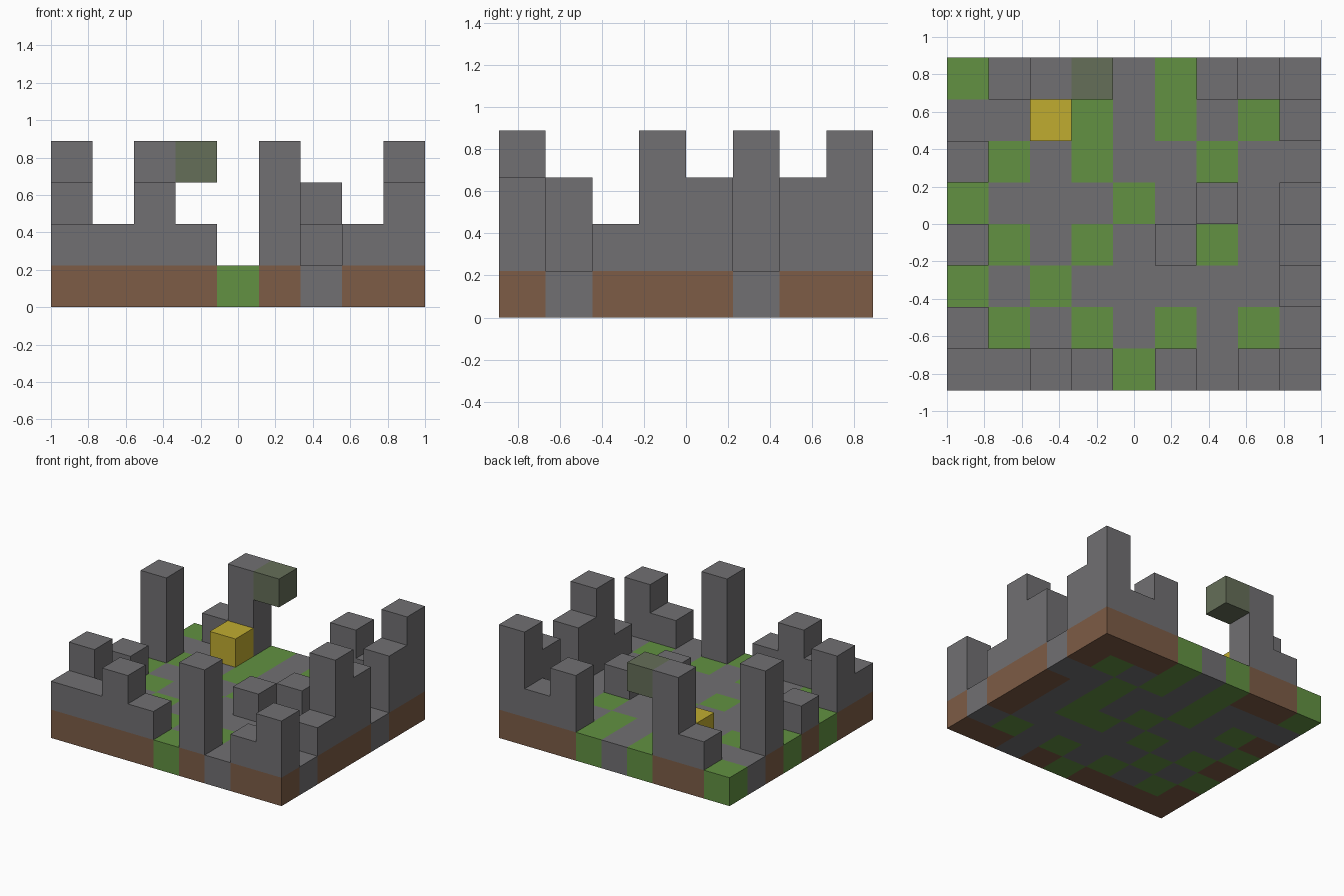
import bpy
import bmesh
from mathutils import Vector

default_cube = bpy.data.objects.get("Cube")
if default_cube:
    bpy.data.objects.remove(default_cube, do_unlink=True)

COLS, ROWS = 9, 8
SIZE = 2 / COLS

# Ground plan, back row first: g = grass, s = stone, b = earth
GROUND = """
gbbgsgbbb
sssgsgsgb
bgsgssgss
gsssgsgsb
bgsgsggsb
gsgsssssb
bgsgsgsgs
bbbbgbsbb
""".split()

# Stone blocks stacked on each cell, back row first
STACKS = """
013000213
000000002
300000000
000000102
100001003
000000001
200000000
112103012
""".split()


def material(name, color):
    mat = bpy.data.materials.new(name)
    mat.use_nodes = True
    rgba = (*color, 1)
    mat.diffuse_color = rgba
    bsdf = mat.node_tree.nodes["Principled BSDF"]
    bsdf.inputs["Base Color"].default_value = rgba
    bsdf.inputs["Roughness"].default_value = 0.9
    return mat


STONE = material("stone_grey", (0.165, 0.162, 0.17))
GRASS = material("grass_green", (0.122, 0.283, 0.054))
EARTH = material("earth_brown", (0.205, 0.107, 0.061))
GOLD = material("gold_yellow", (0.527, 0.413, 0.03))
MOSS = material("moss_grey_green", (0.13, 0.156, 0.098))
KINDS = {"s": STONE, "g": GRASS, "b": EARTH}

AXES = [Vector(a) for a in ((1, 0, 0), (0, 1, 0), (0, 0, 1))]
NORMALS = AXES + [-a for a in AXES]


def block_shell(name, blocks):
    """Outer skin of unit blocks, given as {(column, row, level): material}."""
    mats = list(dict.fromkeys(blocks.values()))
    bm = bmesh.new()
    for cell, mat in blocks.items():
        centre = Vector(cell) + Vector((0.5 - COLS / 2, 0.5 - ROWS / 2, 0.5))
        for n in NORMALS:
            if tuple(int(a + b) for a, b in zip(cell, n)) in blocks:
                continue
            u = Vector((n.y, n.z, n.x))
            v = n.cross(u)
            corners = (n - u - v, n + u - v, n + u + v, n - u + v)
            face = bm.faces.new([bm.verts.new((centre + c / 2) * SIZE) for c in corners])
            face.material_index = mats.index(mat)
    bmesh.ops.remove_doubles(bm, verts=bm.verts, dist=0.001)
    mesh = bpy.data.meshes.new(name)
    bm.to_mesh(mesh)
    bm.free()
    for mat in mats:
        mesh.materials.append(mat)
    obj = bpy.data.objects.new(name, mesh)
    bpy.context.collection.objects.link(obj)
    return obj


# Read the plans into blocks
ground, walls = {}, {}
for i in range(ROWS):
    row = ROWS - 1 - i
    for col in range(COLS):
        ground[col, row, 0] = KINDS[GROUND[i][col]]
        for level in range(int(STACKS[i][col])):
            walls[col, row, level + 1] = STONE

# Floor slab and the ruined walls on it
block_shell("ground_slab", ground)
block_shell("ruined_walls", walls)

# Gold block inside, mossy block overhanging at the back
block_shell("gold_block", {(2, 6, 1): GOLD})
block_shell("mossy_overhang", {(3, 7, 3): MOSS})
